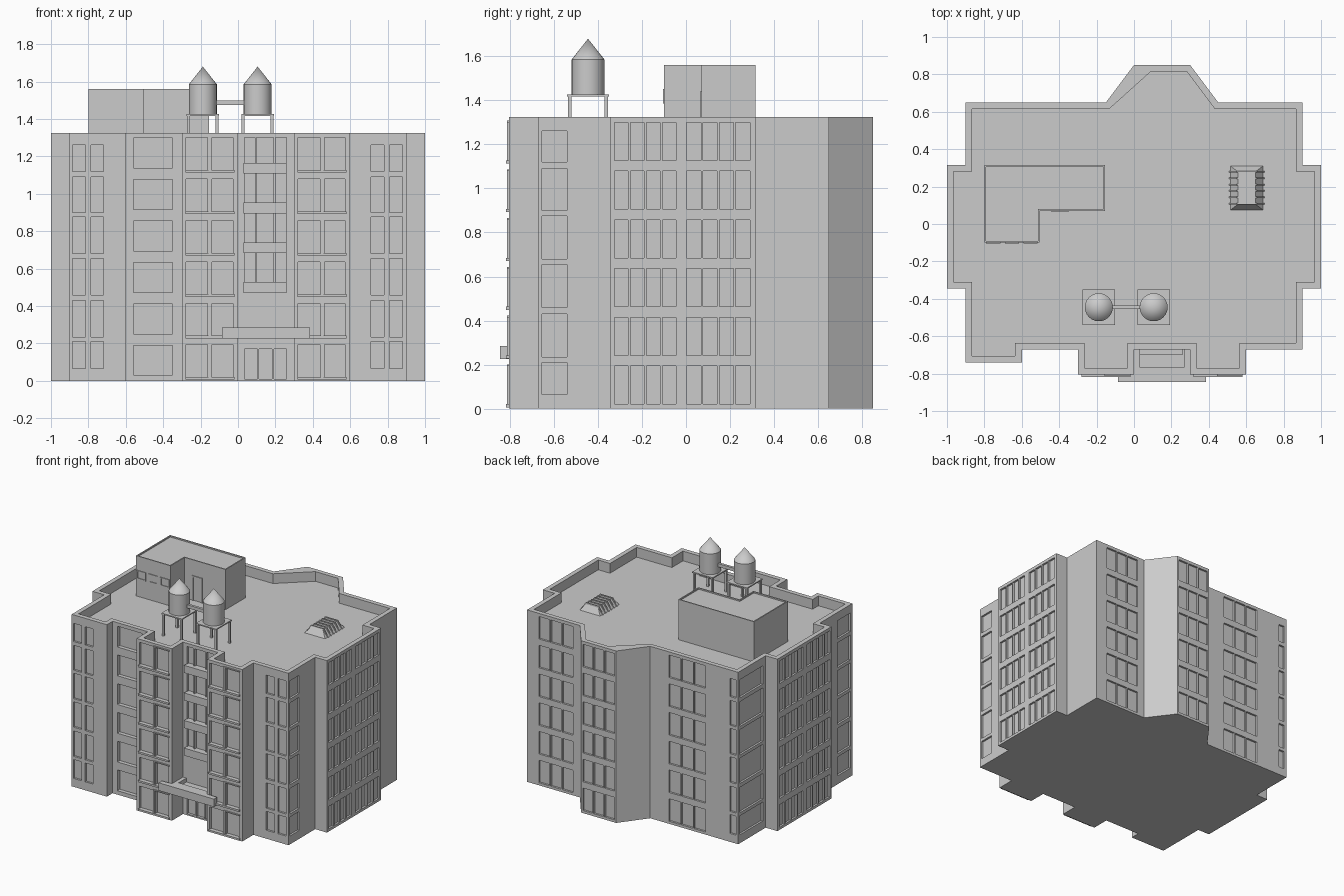
import bpy, bmesh, math
from mathutils import Matrix, Vector

if "Cube" in bpy.data.objects:
    bpy.data.objects.remove(bpy.data.objects["Cube"])

TOP, ROOF = 1.325, 1.25
FLOORS = [(0.02 + 0.2215 * i, 0.193 + 0.2215 * i) for i in range(6)]
CORNER = [(0.065, 0.21), (0.235, 0.43), (0.46, 0.655), (0.68, 0.875), (0.90, 1.09), (1.12, 1.26)]


def finish(name, bm):
    bmesh.ops.recalc_face_normals(bm, faces=bm.faces)
    me = bpy.data.meshes.new(name)
    bm.to_mesh(me)
    bm.free()
    ob = bpy.data.objects.new(name, me)
    bpy.context.collection.objects.link(ob)
    return ob


def box(bm, x0, x1, y0, y1, z0, z1):
    m = Matrix.Translation(((x0 + x1) / 2, (y0 + y1) / 2, (z0 + z1) / 2))
    m = m @ Matrix.Diagonal((abs(x1 - x0), abs(y1 - y0), z1 - z0, 1))
    return bmesh.ops.create_cube(bm, size=1, matrix=m)["verts"]


def frustum(bm, x0, x1, y0, y1, z0, z1, dx, dy):
    cx, cy = (x0 + x1) / 2, (y0 + y1) / 2
    for v in box(bm, x0, x1, y0, y1, z0, z1):
        if v.co.z > (z0 + z1) / 2:
            v.co.x -= math.copysign(dx, v.co.x - cx)
            v.co.y -= math.copysign(dy, v.co.y - cy)


def walled_block(outline, z0, z1, rim, roof):
    """Extruded outline with a rim around a sunken roof."""
    bm = bmesh.new()
    base = bm.faces.new([bm.verts.new((x, y, z0)) for x, y in outline])
    ext = bmesh.ops.extrude_face_region(bm, geom=[base], use_keep_orig=True)["geom"]
    bmesh.ops.translate(bm, verts=[e for e in ext if isinstance(e, bmesh.types.BMVert)], vec=(0, 0, z1 - z0))
    bmesh.ops.recalc_face_normals(bm, faces=bm.faces)
    top = max(bm.faces, key=lambda f: f.calc_center_median().z)
    bmesh.ops.inset_region(bm, faces=[top], thickness=rim, use_even_offset=True)
    new = bmesh.ops.extrude_discrete_faces(bm, faces=[top])["faces"][0]
    bmesh.ops.translate(bm, verts=new.verts, vec=(0, 0, roof - z1))
    return bm


# Main building with parapet
FRONT, MID = -0.805, -0.67
outline = [(0, .85), (.30, .85), (.45, .65), (.90, .65), (.90, .315), (1, .315), (1, -.345),
           (.90, -.345), (.90, MID), (.60, MID), (.60, FRONT), (.30, FRONT), (.30, MID), (0, MID),
           (0, FRONT), (-.30, FRONT), (-.30, MID), (-.60, MID), (-.60, -.74), (-.90, -.74),
           (-.90, -.345), (-1, -.345), (-1, .315), (-.90, .315), (-.90, .65), (-.15, .65)]
bm = walled_block(outline, 0, TOP, 0.035, ROOF)
# The parapet is thicker at one corner of the rear bay
for v in bm.verts:
    if (v.co.xy - Vector((0.018, 0.815))).length < 0.012:
        v.co.x = 0.09
building = finish("building", bm)

# Window recesses
cut = bmesh.new()


def windows(axis, wall, spans, rows, depth=0.015):
    for a, b in spans:
        for z0, z1 in rows:
            if axis == "y":
                box(cut, a, b, wall - depth, wall + depth, z0, z1)
            else:
                box(cut, wall - depth, wall + depth, a, b, z0, z1)


def split(a, b, n, gap=0.01):
    w = (b - a + gap) / n
    return [(a + i * w, a + (i + 1) * w - gap) for i in range(n)]


eight = split(-.325, -.045, 4) + split(.003, .29, 4)
for side in (1, -1):
    windows("x", side, eight, FLOORS)
windows("x", .90, [(-.665 + .012, -.54)], CORNER)
windows("x", -.90, [(-.715, -.56)], CORNER)
windows("x", -.90, [(.35, .63)], CORNER)
windows("y", .65, [(-.88, -.83)], CORNER)
windows("y", MID, [(.71, .78), (.81, .88)], CORNER)
windows("y", -.74, [(-.885, -.815), (-.785, -.72)], CORNER)
windows("y", MID, [(-.56, -.35)], [(0.03 + .2215 * i, .19 + .2215 * i) for i in range(6)], 0.03)
for x in (-.30, .30):
    windows("y", FRONT, [(x + .022, x + .138), (x + .162, x + .272)], FLOORS, 0.02)
windows("y", .65, split(.51, .80, 3) + split(-.62, -.31, 3), FLOORS)
windows("y", .85, split(.015, .285, 3), FLOORS)
windows("y", MID, split(.035, .26, 3), [(.01, .17)], 0.02)
windows("y", MID, [(.035, .09), (.10, .19), (.20, .26)], [(.47, 1.30)], 0.02)
cutter = finish("window_cutter", cut)
mod = building.modifiers.new("windows", "BOOLEAN")
mod.operation, mod.solver, mod.object = "DIFFERENCE", "EXACT", cutter
dg = bpy.context.evaluated_depsgraph_get()
mesh = bpy.data.meshes.new_from_object(building.evaluated_get(dg))
building.modifiers.clear()
building.data = mesh
bpy.data.objects.remove(cutter)

# Projecting frames on the two front bays
bm = bmesh.new()
for x in (-.30, .30):
    for z0, z1 in FLOORS:
        box(bm, x + .018, x + .28, FRONT - .012, FRONT + .005, z0 - .014, z0)
        box(bm, x + .143, x + .157, FRONT - .008, FRONT + .005, z0, z1)
        box(bm, x + .145, x + .28, FRONT - .008, FRONT + .005, z1, z1 + .008)
finish("bay_window_frames", bm)

# Spandrel bands over the entrance
bm = bmesh.new()
for i in range(4):
    z = .47 + .2125 * i
    box(bm, .03, .26, MID - .03, MID + .022, z, z + .058)
finish("entrance_bands", bm)

# Entrance canopy
bm = bmesh.new()
box(bm, -.085, .385, -.845, FRONT, .225, .285)
box(bm, 0, .30, FRONT, MID, .225, .255)
box(bm, 0, .03, FRONT, MID, .255, .285)
box(bm, .27, .30, FRONT, MID, .255, .285)
box(bm, .03, .27, FRONT, -.765, .255, .285)
finish("entrance_canopy", bm)

# Rooftop penthouse with windows and a door frame
pent = [(-.80, .315), (-.80, -.10), (-.505, -.10), (-.505, .07), (-.155, .07), (-.155, .315)]
finish("penthouse", walled_block(pent, ROOF, 1.56, 0.009, 1.55))
bm = bmesh.new()
for x in (-.79, -.69, -.59):
    for a, b, c, d in ((0, .075, 1.385, 1.393), (0, .075, 1.443, 1.451),
                       (0, .007, 1.393, 1.443), (.068, .075, 1.393, 1.443)):
        box(bm, x + a, x + b, -.105, -.095, c, d)
for x in (-.44, -.36):
    box(bm, x, x + .01, .064, .072, ROOF, 1.43)
box(bm, -.44, -.35, .064, .072, 1.43, 1.44)
finish("penthouse_window_and_door_frames", bm)

# Two water tanks on stands
TY = -.445
for i, x in enumerate((-.188, .105)):
    bm = bmesh.new()
    for z, h, r in ((1.505, .16, .075), (1.6325, .095, 0)):
        bmesh.ops.create_cone(bm, cap_ends=True, segments=24, radius1=.075, radius2=r, depth=h,
                              matrix=Matrix.Translation((x, TY, z)))
    tank = finish(f"water_tank_{i + 1}", bm)
    bm = bmesh.new()
    box(bm, x - .087, x + .087, TY - .095, TY + .095, 1.417, 1.426)
    for sx in (-1, 1):
        for sy in (-1, 1):
            cx, cy = x + sx * .077, TY + sy * .083
            box(bm, cx - .008, cx + .008, cy - .008, cy + .008, ROOF, 1.418)
    finish(f"tank_stand_{i + 1}", bm)
    bpy.context.view_layer.objects.active = tank
    tank.select_set(True)
    bpy.ops.object.shade_smooth_by_angle(angle=math.radians(30))
    tank.select_set(False)
bm = bmesh.new()
box(bm, -.12, .04, TY - .01, TY + .01, 1.475, 1.50)
finish("tank_pipe", bm)

# Ribbed skylight
bm = bmesh.new()
frustum(bm, .515, .69, .075, .31, ROOF, 1.30, .04, .03)
for i in range(6):
    y = .105 + i * .034
    frustum(bm, .508, .697, y, y + .008, ROOF, 1.307, .04, 0)
finish("skylight", bm)
